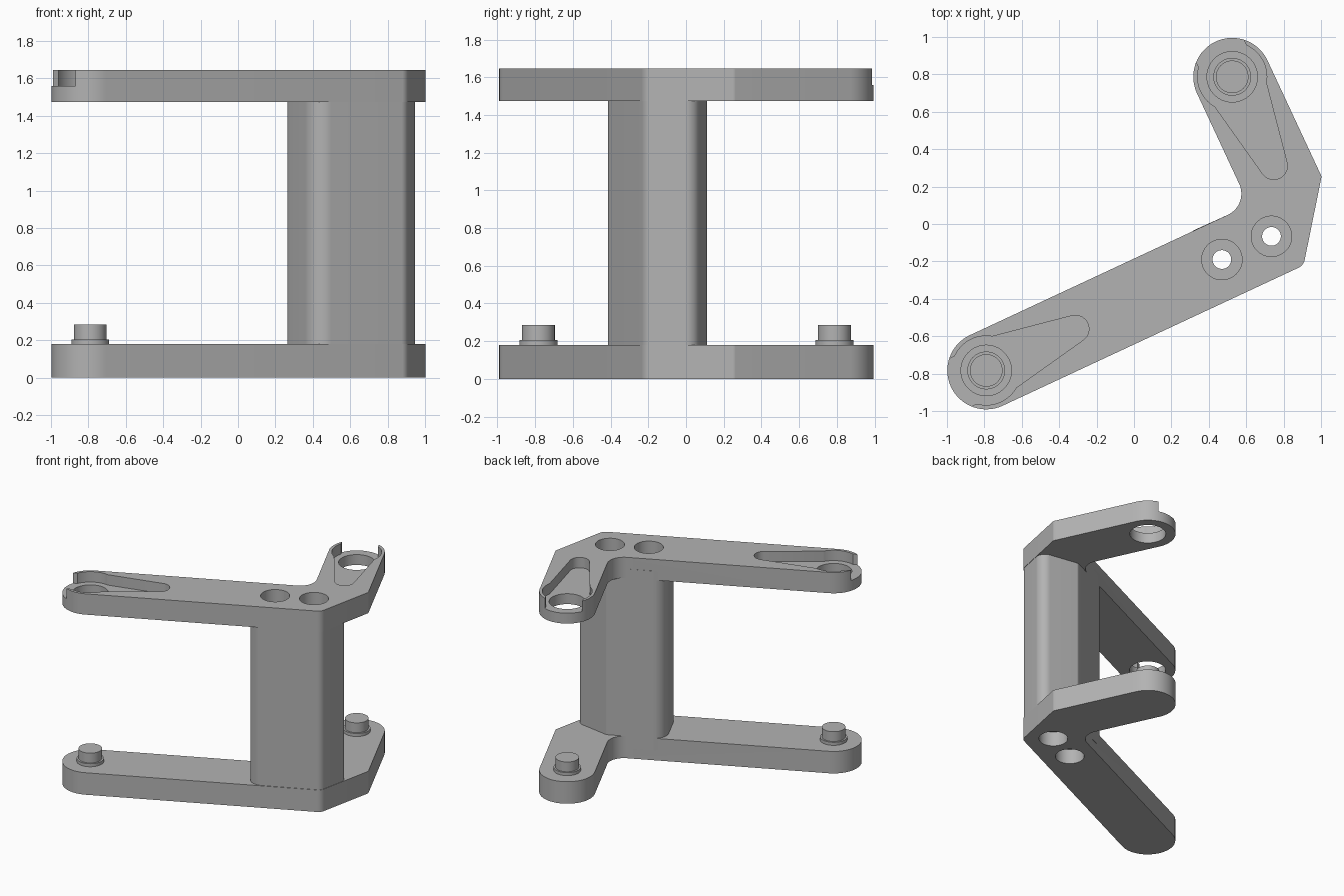
import bpy, bmesh, math
from mathutils import Vector

if "Cube" in bpy.data.objects:
    bpy.data.objects.remove(bpy.data.objects["Cube"])

A = math.radians(25)
U = Vector((math.cos(A), math.sin(A)))      # along the long arm
V = Vector((-U.y, U.x))                     # along the short arm
LONG, SHORT = Vector((-0.79, -0.783)), Vector((0.525, 0.787))
BOLTS = [Vector((0.47, -0.19)), Vector((0.735, -0.066))]
R = 0.208

grey = bpy.data.materials.new("plain grey")
grey.diffuse_color = (0.45, 0.45, 0.45, 1)
grey.use_nodes = True
grey.node_tree.nodes["Principled BSDF"].inputs["Base Color"].default_value = grey.diffuse_color


def rounded(corners):
    """Polygon of (point, fillet radius) with arcs at the corners."""
    out, n = [], len(corners)
    for i, (p, r) in enumerate(corners):
        p = Vector(p)
        if r == 0:
            out.append(p)
            continue
        a = (Vector(corners[i - 1][0]) - p).normalized()
        b = (Vector(corners[(i + 1) % n][0]) - p).normalized()
        half = a.angle(b) / 2
        c = p + (a + b).normalized() * r / math.sin(half)
        s, e = p + a * r / math.tan(half) - c, p + b * r / math.tan(half) - c
        sweep = s.angle_signed(e)
        steps = 16
        for k in range(steps + 1):
            t = -sweep * k / steps
            out.append(c + Vector((s.x * math.cos(t) - s.y * math.sin(t),
                                   s.x * math.sin(t) + s.y * math.cos(t))))
    return out


def arc(c, r, a0, a1, n=32):
    return [c + r * Vector((math.cos(a0 + (a1 - a0) * k / n),
                            math.sin(a0 + (a1 - a0) * k / n))) for k in range(n + 1)]


def circle(c, r):
    return arc(c, r, 0, 2 * math.pi, 64)[:-1]


def prism(name, pts, z0, z1):
    bm = bmesh.new()
    f = bm.faces.new([bm.verts.new((p.x, p.y, z0)) for p in pts])
    ext = bmesh.ops.extrude_face_region(bm, geom=[f])["geom"]
    bmesh.ops.translate(bm, vec=(0, 0, z1 - z0),
                        verts=[v for v in ext if isinstance(v, bmesh.types.BMVert)])
    bmesh.ops.recalc_face_normals(bm, faces=bm.faces)
    me = bpy.data.meshes.new(name)
    bm.to_mesh(me)
    bm.free()
    me.materials.append(grey)
    ob = bpy.data.objects.new(name, me)
    bpy.context.collection.objects.link(ob)
    return ob


def combine(ob, other, op):
    m = ob.modifiers.new(op, "BOOLEAN")
    m.operation, m.solver, m.object = op, "EXACT", other
    bpy.context.view_layer.objects.active = ob
    bpy.ops.object.modifier_apply(modifier=m.name)
    bpy.data.objects.remove(other)


# Plate outline: two rounded arms meeting at a right angle
inner = LONG + R * V + U * (SHORT - R * U - LONG).dot(U)
low = LONG - R * V + U * 1.775
tip = SHORT + R * U - V * 0.685
plate = (arc(LONG, R, A + math.pi / 2, A + 1.5 * math.pi)
         + rounded([(LONG - R * V, 0), (low, 0.06), (tip, 0.03), (SHORT + R * U, 0)])[1:-1]
         + arc(SHORT, R, A, A + math.pi)
         + rounded([(SHORT - R * U, 0), (inner, 0.125), (LONG + R * V, 0)])[1:-1])

frame = prism("bracket_frame", plate, 0, 0.18)
upper = prism("upper_plate", plate, 1.475, 1.645)

# Pockets and pin holes in the upper plate
for c, d in ((LONG, U), (SHORT, -V)):
    n = Vector((-d.y, d.x))
    ang = math.atan2(d.y, d.x)
    tilt = math.asin(0.095 / 0.525)
    far = c + d * 0.525
    drop = (arc(far, 0.073, ang - math.pi / 2 + tilt, ang + math.pi / 2 - tilt)
            + arc(c, 0.168, ang + math.pi / 2 - tilt, ang + 1.5 * math.pi + tilt))
    mouth = [c + n * 0.14, c - d * 0.4 + n * 0.14, c - d * 0.4 - n * 0.14, c - n * 0.14]
    for pts in (drop, circle(c, 0.185), mouth):
        combine(upper, prism("cutter", pts, 1.56, 1.8), "DIFFERENCE")
    combine(upper, prism("cutter", circle(c, 0.135), 1.3, 1.8), "DIFFERENCE")

# Column joining the plates, a hair inside the plate edge
e = 0.0015
s = R - e
left = BOLTS[0] - U * 0.168
right_dir = (tip - low).normalized()
base = low + V * e * 2 - U * e
column = rounded([(left + V * s, 0.105), (left - V * s, 0.105), (base, 0.06),
                  (base + right_dir * 0.285, 0.075), (inner + U * 0.03 - V * e, 0.03)])
combine(frame, prism("column", column, 0.08, 1.55), "UNION")
combine(frame, upper, "UNION")

# Bolt bores with counterbores at both ends
for c in BOLTS:
    for r, z0, z1 in ((0.05, -0.2, 1.9), (0.108, 1.525, 1.9), (0.108, -0.2, 0.12)):
        combine(frame, prism("cutter", circle(c, r), z0, z1), "DIFFERENCE")

# Stepped locating pins on the lower plate
parts = [frame]
for name, c in (("long_arm_pin", LONG), ("short_arm_pin", SHORT)):
    parts.append(prism(name + "_collar", circle(c, 0.101), 0.17, 0.205))
    parts.append(prism(name, circle(c, 0.087), 0.2, 0.285))

for ob in parts:
    bpy.ops.object.select_all(action="DESELECT")
    ob.select_set(True)
    bpy.context.view_layer.objects.active = ob
    bpy.ops.object.shade_smooth_by_angle(angle=math.radians(30))
